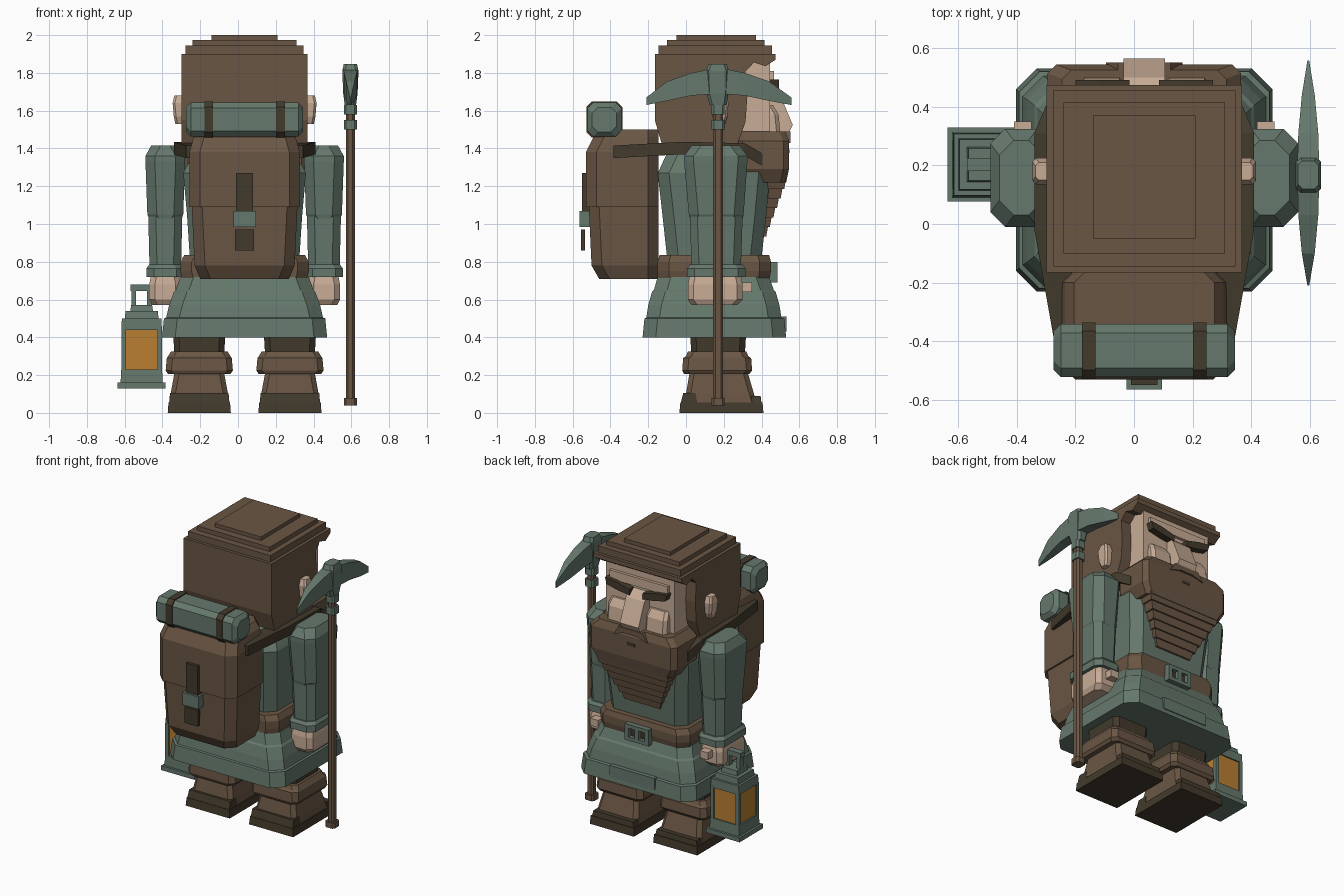
import bpy, bmesh, math

M = 0.035  # body mid-plane in x


def colour(name, r, g, b):
    lin = [((c / 255 + 0.055) / 1.055) ** 2.4 for c in (r, g, b)]
    m = bpy.data.materials.new(name)
    m.diffuse_color = (*lin, 1)
    return m


GREEN = colour("grey_green", 101, 120, 108)
BROWN = colour("brown", 106, 86, 68)
DARK = colour("dark_brown", 66, 58, 44)
SKIN = colour("skin", 200, 172, 150)
AMBER = colour("amber", 184, 126, 50)


def bridge(name, mat, rings):
    """Closed flat-faced solid through equal-sized rings of points."""
    bm = bmesh.new()
    vs = [[bm.verts.new(p) for p in r] for r in rings]
    n = len(rings[0])
    for a, b in zip(vs, vs[1:]):
        for i in range(n):
            bm.faces.new((a[i], a[(i + 1) % n], b[(i + 1) % n], b[i]))
    bm.faces.new(vs[0])
    bm.faces.new(vs[-1])
    bmesh.ops.recalc_face_normals(bm, faces=bm.faces)
    me = bpy.data.meshes.new(name)
    bm.to_mesh(me)
    bm.free()
    me.materials.append(mat)
    ob = bpy.data.objects.new(name, me)
    bpy.context.collection.objects.link(ob)
    return ob


def stack(name, mat, cx, levels, c=0.0):
    """Levels (z, half width, y0, y1); c chamfers the vertical corners."""
    rings = []
    for z, h, y0, y1 in levels:
        a, b = cx - h, cx + h
        if c:
            rings.append([(a + c, y0, z), (b - c, y0, z), (b, y0 + c, z), (b, y1 - c, z),
                          (b - c, y1, z), (a + c, y1, z), (a, y1 - c, z), (a, y0 + c, z)])
        else:
            rings.append([(a, y0, z), (b, y0, z), (b, y1, z), (a, y1, z)])
    return bridge(name, mat, rings)


def box(name, mat, x0, x1, y0, y1, z0, z1):
    h = (x1 - x0) / 2
    return stack(name, mat, x0 + h, [(z0, h, y0, y1), (z1, h, y0, y1)])


def side_profile(name, mat, x0, x1, pts):
    return bridge(name, mat, [[(x, y, z) for y, z in pts] for x in (x0, x1)])


def front_profile(name, mat, y0, y1, pts):
    return bridge(name, mat, [[(x, y, z) for x, z in pts] for y in (y0, y1)])


# Torso, belt and tiered skirt
stack("tunic", GREEN, M, [(0.82, 0.29, -0.10, 0.40), (1.05, 0.305, -0.125, 0.425),
                          (1.27, 0.325, -0.15, 0.445), (1.29, 0.315, -0.14, 0.435),
                          (1.42, 0.24, -0.08, 0.33)], 0.06)
stack("belt", BROWN, M, [(0.70, 0.33, -0.15, 0.44), (0.75, 0.34, -0.15, 0.45),
                         (0.80, 0.34, -0.15, 0.45), (0.835, 0.32, -0.14, 0.44)], 0.06)
stack("skirt", GREEN, M, [(0.40, 0.437, -0.23, 0.53), (0.50, 0.427, -0.22, 0.52),
                          (0.505, 0.415, -0.21, 0.505), (0.57, 0.40, -0.20, 0.495),
                          (0.64, 0.375, -0.18, 0.475), (0.65, 0.365, -0.17, 0.465),
                          (0.72, 0.34, -0.15, 0.44)], 0.07)
front_profile("skirt_plate", GREEN, 0.50, 0.533,
              [(M - 0.17, 0.43), (M + 0.17, 0.43), (M + 0.17, 0.51), (M - 0.17, 0.51)])
# Buckle frame with two openings
for x in (-0.09, -0.015, 0.06):
    box("buckle_post", GREEN, M + x, M + x + 0.03, 0.43, 0.485, 0.69, 0.80)
for z in (0.69, 0.775):
    box("buckle_rail", GREEN, M - 0.09, M + 0.09, 0.43, 0.485, z, z + 0.025)
box("buckle_inset", DARK, M - 0.08, M + 0.08, 0.44, 0.458, 0.70, 0.79)

# Paired limbs and straps
for s, side in ((-1, "left"), (1, "right")):
    cx = M + s * 0.24
    stack(side + "_trouser", DARK, cx, [(0.28, 0.13, 0.03, 0.31), (0.45, 0.14, 0.02, 0.32)], 0.03)
    stack(side + "_boot_cuff", BROWN, cx, [(0.205, 0.165, -0.01, 0.335), (0.225, 0.178, -0.02, 0.35),
                                           (0.29, 0.172, -0.015, 0.345), (0.30, 0.165, 0, 0.33),
                                           (0.325, 0.15, 0.01, 0.32)], 0.03)
    stack(side + "_boot", BROWN, cx, [(0.05, 0.157, -0.01, 0.375), (0.10, 0.152, 0, 0.36),
                                      (0.22, 0.13, 0.02, 0.325)], 0.025)
    stack(side + "_sole", DARK, cx, [(0, 0.167, -0.035, 0.41), (0.055, 0.163, -0.03, 0.405)])
    stack(side + "_toe_cap", DARK, cx, [(0.05, 0.158, 0.35, 0.40), (0.09, 0.15, 0.345, 0.395)])
    stack(side + "_heel_cap", DARK, cx, [(0.05, 0.16, -0.028, 0.06), (0.105, 0.155, -0.015, 0.05)])

    ax = M + s * 0.42
    stack(side + "_upper_sleeve", GREEN, ax, [(1.03, 0.085, 0.02, 0.30), (1.05, 0.095, 0.015, 0.305),
                                              (1.33, 0.105, -0.01, 0.325), (1.36, 0.105, -0.01, 0.325),
                                              (1.415, 0.075, 0.03, 0.285)], 0.05)
    stack(side + "_lower_sleeve", GREEN, ax, [(0.75, 0.083, 0.03, 0.29), (1.04, 0.09, 0.02, 0.30)], 0.04)
    stack(side + "_sleeve_cuff", GREEN, ax, [(0.72, 0.10, 0.005, 0.315), (0.765, 0.10, 0.005, 0.315),
                                             (0.785, 0.085, 0.02, 0.30)], 0.04)
    stack(side + "_hand", SKIN, ax, [(0.57, 0.07, 0.03, 0.27), (0.60, 0.085, 0.01, 0.30),
                                     (0.68, 0.085, 0.01, 0.30), (0.73, 0.075, 0.02, 0.29)], 0.03)
    box(side + "_thumb", SKIN, ax - s * 0.005 - 0.03, ax - s * 0.005 + 0.03, 0.26, 0.35, 0.64, 0.69)
    stack(side + "_ear", SKIN, M + s * 0.345, [(1.53, 0.022, 0.155, 0.205), (1.57, 0.03, 0.14, 0.22),
                                               (1.64, 0.036, 0.135, 0.225), (1.68, 0.027, 0.15, 0.21)], 0.012)
    # Shoulder strap running from the pack over the shoulder to the chest
    path = [(0.31, -0.385, 1.382), (0.375, -0.02, 1.402), (0.375, 0.31, 1.395), (0.335, 0.405, 1.34)]
    bridge(side + "_shoulder_strap", DARK,
           [[(M + s * (x - d), y, z + h) for d, h in ((0, -0.033), (0.1, -0.033), (0.1, 0.033), (0, 0.033))]
            for x, y, z in path])

# Hair with stepped crown
side_profile("hair", BROWN, M - 0.333, M + 0.333,
             [(-0.13, 1.43), (-0.165, 1.55), (-0.165, 1.90), (0.475, 1.90), (0.475, 1.87),
              (0.42, 1.835), (0.36, 1.855), (0.315, 1.81), (0.325, 1.68), (0.315, 1.54), (0.275, 1.43)])
for z, h, y0, y1 in ((1.89, 0.312, -0.145, 0.455), (1.94, 0.275, -0.10, 0.415), (1.97, 0.175, -0.05, 0.37)):
    top = {1.89: 1.945, 1.94: 1.975, 1.97: 2.0}[z]
    stack("crown_step", BROWN, M, [(z, h, y0, y1), (top, h, y0, y1)])

# Face
box("face", SKIN, M - 0.26, M + 0.26, 0.25, 0.445, 1.42, 1.86)
box("brow_ridge", SKIN, M - 0.22, M + 0.22, 0.42, 0.465, 1.75, 1.81)
side_profile("nose", SKIN, M - 0.07, M + 0.07,
             [(0.43, 1.74), (0.50, 1.68), (0.565, 1.525), (0.545, 1.485), (0.43, 1.485)])
for s in (-1, 1):
    front_profile("eyebrow", DARK, 0.43, 0.492,
                  [(M + s * x, z) for x, z in ((0.05, 1.69), (0.13, 1.70), (0.22, 1.72), (0.235, 1.765),
                                               (0.15, 1.755), (0.05, 1.73))])
    stack("cheek", SKIN, M + s * 0.145, [(1.48, 0.08, 0.4, 0.50), (1.58, 0.08, 0.4, 0.49),
                                         (1.63, 0.07, 0.4, 0.46)], 0.02)

# Beard: broad upper block, then narrowing tiers
stack("beard", BROWN, M, [(1.22, 0.29, 0.29, 0.53), (1.29, 0.33, 0.27, 0.545),
                          (1.44, 0.33, 0.27, 0.545), (1.49, 0.28, 0.28, 0.525)], 0.03)
for i in range(6):
    z, h, y = 1.24 - i * 0.05, 0.275 - i * 0.025, 0.53 - i * 0.019
    stack("beard_tier", BROWN, M, [(z - 0.055, h - 0.015, 0.36, y - 0.01), (z, h, 0.36, y)])
front_profile("moustache", BROWN, 0.5, 0.552,
              [(M - 0.13, 1.43), (M - 0.05, 1.455), (M + 0.05, 1.455), (M + 0.13, 1.43),
               (M + 0.09, 1.49), (M - 0.09, 1.49)])
box("mouth", DARK, M - 0.03, M + 0.03, 0.54, 0.548, 1.375, 1.395)

# Backpack with flap, strap and bedroll
stack("backpack", BROWN, M, [(0.71, 0.235, -0.46, -0.145), (0.78, 0.265, -0.50, -0.145),
                             (1.10, 0.28, -0.515, -0.145)], 0.055)
stack("backpack_flap", BROWN, M, [(1.09, 0.292, -0.53, -0.145), (1.38, 0.292, -0.53, -0.145),
                                  (1.46, 0.27, -0.49, -0.145), (1.50, 0.24, -0.40, -0.145)], 0.055)
box("pack_strap", DARK, M - 0.045, M + 0.045, -0.55, -0.50, 1.00, 1.27)
box("pack_strap_end", DARK, M - 0.05, M + 0.05, -0.555, -0.535, 0.86, 0.97)
box("pack_buckle", GREEN, M - 0.06, M + 0.06, -0.565, -0.51, 0.985, 1.07)


def octagon(x, r, c):
    pts = [(-r, -r + c), (-r + c, -r), (r - c, -r), (r, -r + c), (r, r - c), (r - c, r), (-r + c, r), (-r, r - c)]
    return [(x, -0.432 + y, 1.553 + z) for y, z in pts]


bridge("bedroll", GREEN, [octagon(M + x, r, 0.03) for x, r in
                          ((-0.31, 0.065), (-0.285, 0.09), (0.285, 0.09), (0.31, 0.065))])
for s in (-1, 1):
    bridge("bedroll_strap", DARK, [octagon(M + s * 0.19 + d, 0.096, 0.03) for d in (-0.023, 0.023)])

# Pickaxe
px, py = 0.595, 0.17
stack("pick_handle", BROWN, px, [(0.06, 0.024, py - 0.026, py + 0.026),
                                 (1.70, 0.024, py - 0.026, py + 0.026)], 0.012)
stack("pick_pommel", BROWN, px, [(0.04, 0.035, py - 0.035, py + 0.035),
                                 (0.078, 0.035, py - 0.035, py + 0.035)], 0.012)
for z in (1.50, 1.58):
    stack("pick_collar", GREEN, px, [(z, 0.034, py - 0.034, py + 0.034),
                                     (z + 0.05, 0.034, py - 0.034, py + 0.034)], 0.012)
stack("pick_socket", GREEN, px, [(1.63, 0.03, py - 0.045, py + 0.045), (1.69, 0.038, py - 0.06, py + 0.055),
                                 (1.81, 0.043, py - 0.065, py + 0.058), (1.848, 0.035, py - 0.05, py + 0.045)], 0.015)
bridge("pick_blade", GREEN,
       [[(px - h, py + d, a), (px + h, py + d, a), (px + h, py + d, b), (px - h, py + d, b)]
        for d, a, b, h in ((-0.38, 1.63, 1.67, 0.003), (-0.27, 1.652, 1.755, 0.022), (-0.14, 1.68, 1.80, 0.034),
                           (0, 1.69, 1.828, 0.038), (0.14, 1.68, 1.80, 0.034), (0.27, 1.652, 1.755, 0.022),
                           (0.388, 1.63, 1.67, 0.003))])

# Lantern: stepped base and roof, corner posts, glowing core, handle
lx, ly = -0.51, 0.203


def slab(name, mat, *levels):
    stack(name, mat, lx, [(z, h, ly - h, ly + h) for z, h in levels])


slab("lantern_base", GREEN, (0.13, 0.127), (0.16, 0.127))
slab("lantern_plinth", GREEN, (0.155, 0.112), (0.23, 0.108))
slab("lantern_glass", AMBER, (0.22, 0.098), (0.45, 0.098))
slab("lantern_top", GREEN, (0.44, 0.107), (0.50, 0.105))
slab("lantern_roof", GREEN, (0.495, 0.09), (0.54, 0.085))
slab("lantern_cap", GREEN, (0.54, 0.06), (0.572, 0.055))
for sx in (-1, 1):
    for sy in (-1, 1):
        x, y = lx + sx * 0.096, ly + sy * 0.096
        box("lantern_post", GREEN, x - 0.012, x + 0.012, y - 0.012, y + 0.012, 0.22, 0.45)
    box("lantern_handle_side", GREEN, lx + sx * 0.042 - 0.013, lx + sx * 0.042 + 0.013,
        ly - 0.02, ly + 0.02, 0.56, 0.65)
box("lantern_handle", GREEN, lx - 0.06, lx + 0.09, ly - 0.022, ly + 0.022, 0.645, 0.68)
